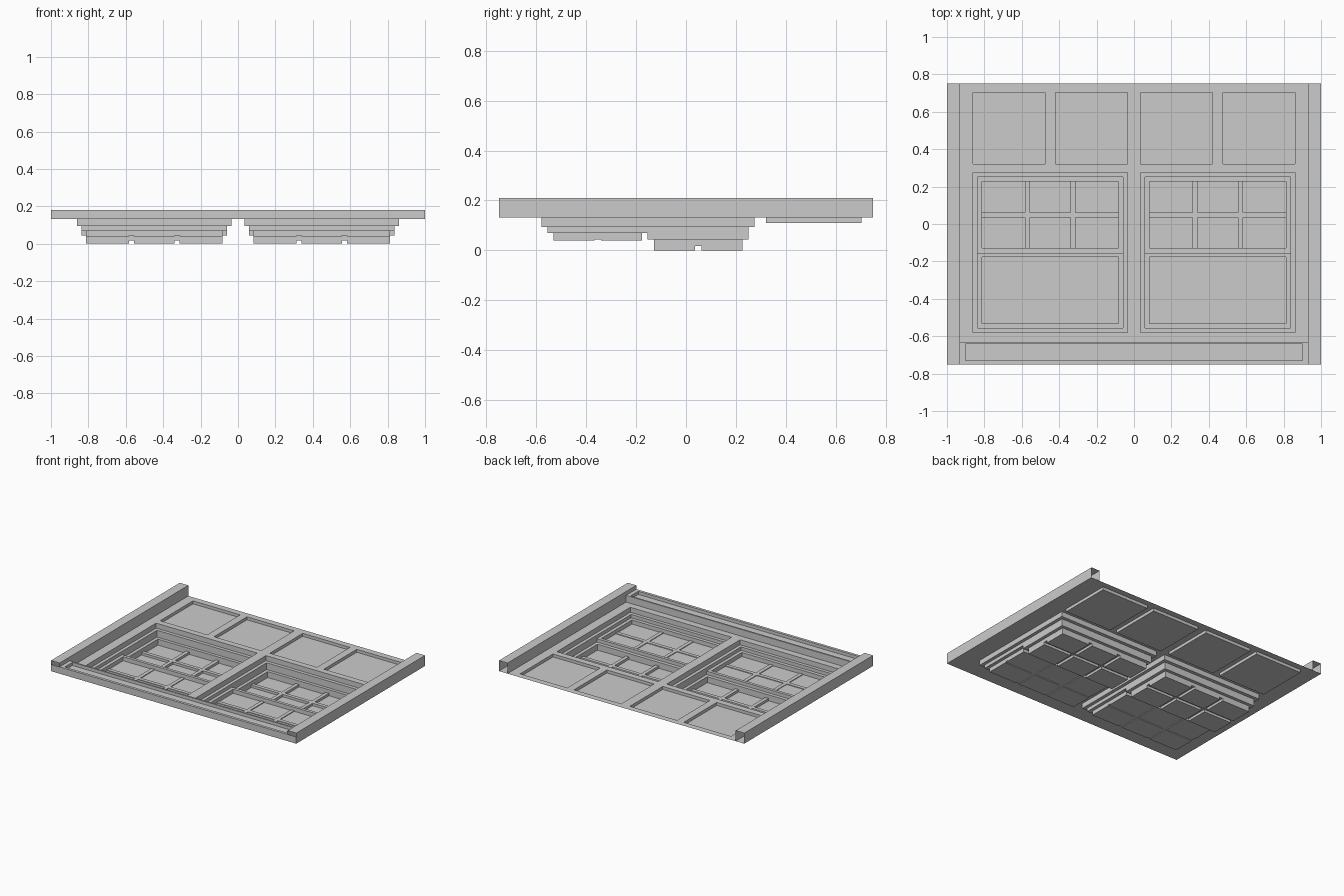
import bpy, bmesh, math

if "Cube" in bpy.data.objects:
    bpy.data.objects.remove(bpy.data.objects["Cube"])

EPS = 1e-5


def sheet(bm, rect, z, holes=()):
    """Flat floor with rectangular openings; rect = (x0, x1, y0, y1)."""
    xs = sorted({v for r in (rect, *holes) for v in r[:2]})
    ys = sorted({v for r in (rect, *holes) for v in r[2:]})
    for x0, x1 in zip(xs, xs[1:]):
        for y0, y1 in zip(ys, ys[1:]):
            cx, cy = (x0 + x1) / 2, (y0 + y1) / 2
            if any(h[0] < cx < h[1] and h[2] < cy < h[3] for h in holes):
                continue
            quad(bm, (x0, y0, z), (x1, y0, z), (x1, y1, z), (x0, y1, z))


def quad(bm, *pts):
    bm.faces.new([bm.verts.new(p) for p in pts])


def walls(bm, r, top, bottom):
    """Four inward-facing walls of a recess."""
    c = [(r[0], r[2]), (r[1], r[2]), (r[1], r[3]), (r[0], r[3])]
    for a, b in zip(c, c[1:] + c[:1]):
        quad(bm, (*b, bottom), (*a, bottom), (*a, top), (*b, top))


def finish(name, bm):
    bmesh.ops.remove_doubles(bm, verts=bm.verts, dist=EPS)
    bmesh.ops.dissolve_limit(bm, angle_limit=math.radians(1),
                             verts=bm.verts, edges=bm.edges)
    mesh = bpy.data.meshes.new(name)
    bm.to_mesh(mesh)
    bm.free()
    obj = bpy.data.objects.new(name, mesh)
    bpy.context.collection.objects.link(obj)
    return obj


def recess(bm, rect, top, bottom, holes=()):
    walls(bm, rect, top, bottom)
    sheet(bm, rect, bottom, holes)


WALL, SILL, PILLAR = 0.131, 0.181, 0.209
windows = [(-0.86, -0.035, -0.58, 0.275), (0.035, 0.86, -0.58, 0.275)]
panels = [(x, x + 0.385, 0.321, 0.704) for x in (-0.86, -0.42, 0.035, 0.475)]

# Wall sheet with openings for windows and panels
bm = bmesh.new()
sheet(bm, (-1, 1, -0.75, 0.75), WALL, windows + panels)
finish("wall", bm)

# Shallow square panels above the windows
for i, p in enumerate(panels):
    bm = bmesh.new()
    recess(bm, p, WALL, 0.109)
    finish(f"upper_panel_{i + 1}", bm)

# Windows: stepped frame, two sashes, six panes in each sash
for i, w in enumerate(windows):
    x0, x1 = w[:2]
    frame = (x0 + 0.024, x1 - 0.024, -0.556, 0.25)
    upper = (frame[0], frame[1], -0.155, 0.25)
    glass_x = (x0 + 0.048, x1 - 0.048)
    low_in = (*glass_x, -0.531, -0.177)
    up_in = (*glass_x, -0.129, 0.227)
    bm = bmesh.new()
    recess(bm, w, WALL, 0.094, [frame])
    recess(bm, frame, 0.094, 0.069, [upper, low_in])
    finish(f"window_frame_{i + 1}", bm)

    bm = bmesh.new()
    recess(bm, upper, 0.069, 0.044, [up_in])
    finish(f"upper_sash_{i + 1}", bm)

    bar = 0.027
    cols = [(glass_x[0], glass_x[0] + 0.229),
            (glass_x[0] + 0.229 + bar, glass_x[1] - 0.229 - bar),
            (glass_x[1] - 0.229, glass_x[1])]
    for name, r, top, mid, low in (("upper_panes", up_in, 0.044, 0.018, 0.0),
                                   ("lower_panes", low_in, 0.069, 0.044, 0.039)):
        cy = (r[2] + r[3]) / 2
        rows = [(r[2], cy - bar / 2), (cy + bar / 2, r[3])]
        panes = [(*c, *q) for c in cols for q in rows]
        bm = bmesh.new()
        recess(bm, r, top, mid, panes)
        for p in panes:
            recess(bm, p, mid, low)
        finish(f"{name}_{i + 1}", bm)

# Sill along the front edge with a long sunk panel
bm = bmesh.new()
slot = (-0.9, 0.9, -0.73, -0.642)
sheet(bm, (-0.93, 0.93, -0.75, -0.63), SILL, [slot])
recess(bm, slot, SILL, 0.158)
quad(bm, (-1, -0.75, WALL), (1, -0.75, WALL), (1, -0.75, SILL), (-1, -0.75, SILL))
quad(bm, (0.93, -0.63, WALL), (-0.93, -0.63, WALL), (-0.93, -0.63, SILL), (0.93, -0.63, SILL))
finish("sill", bm)

# Hollow side pillars, open at the ends
for name, a, b in (("left_pillar", -1, -0.93), ("right_pillar", 0.93, 1)):
    bm = bmesh.new()
    sheet(bm, (a, b, -0.75, 0.75), PILLAR)
    quad(bm, (a, 0.75, WALL), (a, -0.75, WALL), (a, -0.75, PILLAR), (a, 0.75, PILLAR))
    quad(bm, (b, -0.75, WALL), (b, 0.75, WALL), (b, 0.75, PILLAR), (b, -0.75, PILLAR))
    finish(name, bm)
